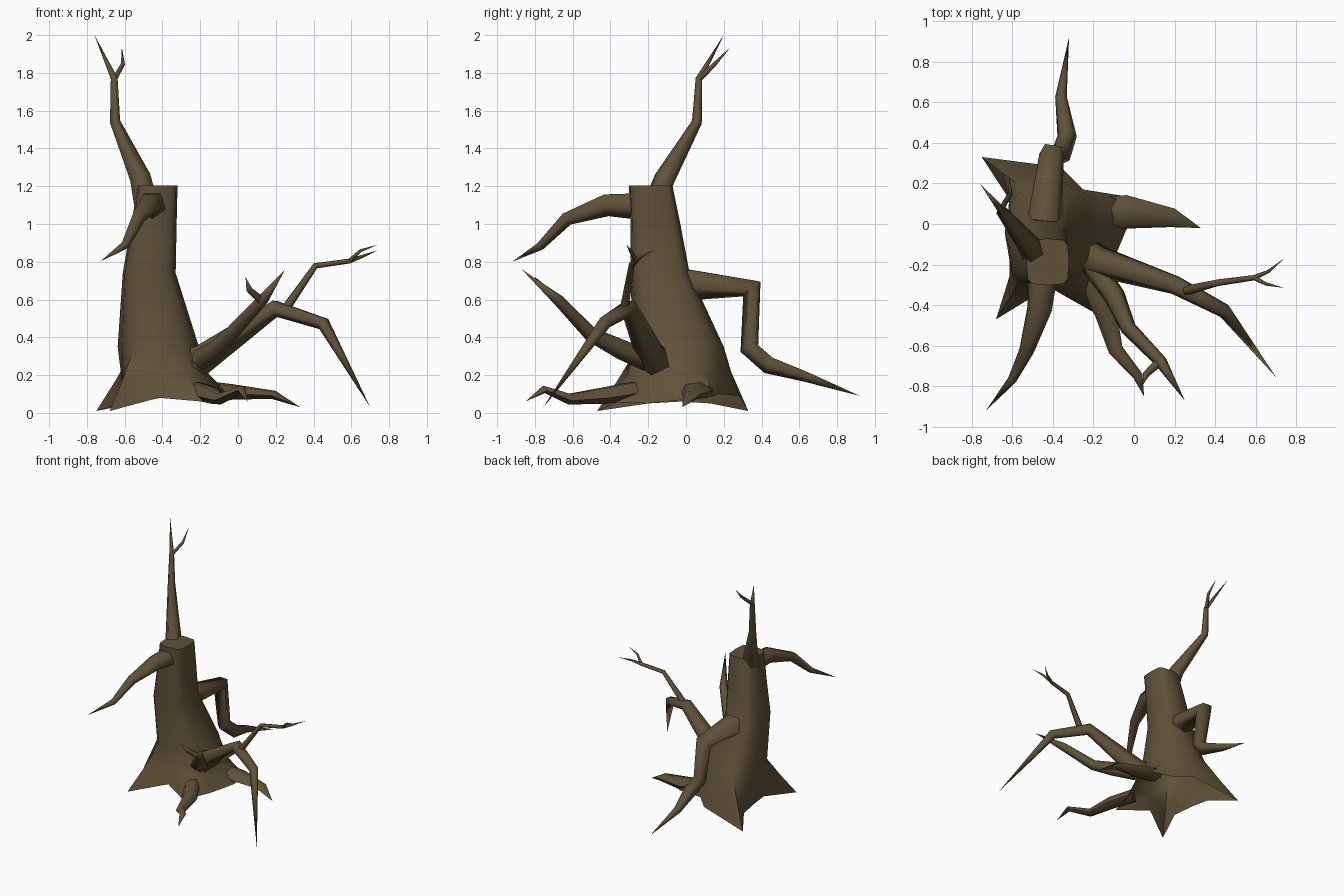
import bpy, bmesh, math
from mathutils import Vector

if "Cube" in bpy.data.objects:
    bpy.data.objects.remove(bpy.data.objects["Cube"])

bark = bpy.data.materials.new("dark_brown_bark")
bark.diffuse_color = (0.118, 0.083, 0.041, 1)
bark.use_nodes = True
bark.node_tree.nodes["Principled BSDF"].inputs["Base Color"].default_value = bark.diffuse_color


def finish(name, bm, angle):
    me = bpy.data.meshes.new(name)
    bm.to_mesh(me)
    bm.free()
    ob = bpy.data.objects.new(name, me)
    bpy.context.collection.objects.link(ob)
    me.materials.append(bark)
    bpy.ops.object.select_all(action='DESELECT')
    ob.select_set(True)
    bpy.context.view_layer.objects.active = ob
    bpy.ops.object.shade_smooth_by_angle(angle=math.radians(angle))
    return ob


def loft(bm, rings):
    n = len(rings[0])
    for a, b in zip(rings, rings[1:]):
        for i in range(n):
            j = (i + 1) % n
            bm.faces.new((a[i], a[j], b[j], b[i]))


def limb(name, path, sides=5, flat=1.0):
    """Tapered tube through (x, y, z, radius); the last point is a sharp tip."""
    bm = bmesh.new()
    pts = [Vector(p[:3]) for p in path]
    rings, u = [], None
    for k in range(len(pts) - 1):
        t = (pts[k + 1] - pts[k]).normalized()
        if k:
            t = (t + (pts[k] - pts[k - 1]).normalized()).normalized()
        if u is None:
            u = t.cross(Vector((0, 0, 1)))
        u = (u - t * u.dot(t)).normalized()
        v = t.cross(u)
        r = path[k][3] * 1.07
        rings.append([bm.verts.new(pts[k] + r * (u * math.cos(a) + v * flat * math.sin(a)))
                      for a in (math.tau * (i + 0.25) / sides for i in range(sides))])
    loft(bm, rings)
    tip = bm.verts.new(pts[-1])
    for i in range(sides):
        bm.faces.new((rings[-1][i], rings[-1][(i + 1) % sides], tip))
    bm.faces.new(rings[0][::-1])
    bmesh.ops.recalc_face_normals(bm, faces=bm.faces)
    return finish(name, bm, 76)


# Trunk: squarish rings flaring into a star-shaped foot, open underneath
N = 12
sections = [(1.205, -0.425, -0.187, 0.105, 0.115, 0.45), (1.0, -0.445, -0.162, 0.12, 0.132, 0.5),
            (0.74, -0.47, -0.138, 0.14, 0.157, 0.55), (0.35, -0.422, -0.04, 0.215, 0.24, 0.8)]
foot = [(-0.03, -0.01, 0.07), (-0.03, 0.135, 0.085), (-0.25, 0.17, 0.1), (-0.36, 0.28, 0.09),
        (-0.75, 0.33, 0.01), (-0.62, 0.13, 0.05), (-0.6, -0.03, 0.06), (-0.57, -0.2, 0.05),
        (-0.68, -0.47, 0.01), (-0.42, -0.31, 0.08), (-0.19, -0.44, 0.06), (-0.11, -0.2, 0.05)]


def squarish(c, power):
    return math.copysign(abs(c) ** power, c) if abs(c) > 1e-6 else 0


bm = bmesh.new()
coords = []
for z, cx, cy, rx, ry, power in sections:
    coords.append([Vector((cx + rx * squarish(math.cos(math.tau * i / N), power),
                           cy + ry * squarish(math.sin(math.tau * i / N), power), z))
                   for i in range(N)])
low = [Vector(p) for p in foot]
flare = []
for i, (a, b) in enumerate(zip(coords[-1], low)):
    p = a.lerp(b, 0.3 if i in (0, 1, 10) else 0.5)    # concave above the long roots
    p.z = a.z + (b.z - a.z) * 0.52
    flare.append(p)
coords += [flare, low]
rings = [[bm.verts.new(p) for p in ring] for ring in coords]
loft(bm, rings)
bm.faces.new(rings[0][::-1])
bmesh.ops.recalc_face_normals(bm, faces=bm.faces)
if max(bm.faces, key=lambda f: f.calc_center_median().z).normal.z < 0:
    bmesh.ops.reverse_faces(bm, faces=bm.faces)
finish("trunk", bm, 60)

# Long roots
limb("right_root", [(-0.17, 0.05, 0.13, 0.075), (-0.04, 0.06, 0.112, 0.08),
                    (0.19, 0.03, 0.095, 0.045), (0.33, -0.02, 0.03)], sides=6, flat=0.5)
limb("front_root", [(-0.23, -0.28, 0.12, 0.06), (-0.14, -0.43, 0.095, 0.055), (-0.09, -0.62, 0.075, 0.036),
                    (0.02, -0.75, 0.125, 0.024), (0.05, -0.85, 0.06)], flat=0.8)

# Top branch with a twig
limb("top_branch", [(-0.485, -0.16, 1.1, 0.062), (-0.515, -0.11, 1.24, 0.055), (-0.65, 0.06, 1.54, 0.027),
                    (-0.655, 0.07, 1.77, 0.018), (-0.76, 0.2, 2.0)])
limb("top_twig", [(-0.655, 0.07, 1.765, 0.014), (-0.61, 0.15, 1.845, 0.011), (-0.615, 0.235, 1.935)])

# Upper front branch, drooping
limb("upper_front_branch", [(-0.45, -0.25, 1.1, 0.072), (-0.465, -0.42, 1.105, 0.06),
                            (-0.53, -0.63, 1.03, 0.036), (-0.6, -0.77, 0.885, 0.022),
                            (-0.73, -0.92, 0.8)])

# Back branch with a sharp elbow
limb("back_branch", [(-0.44, 0.01, 0.685, 0.085), (-0.405, 0.35, 0.66, 0.06), (-0.365, 0.337, 0.345, 0.05),
                     (-0.33, 0.44, 0.255, 0.047), (-0.36, 0.63, 0.195, 0.028), (-0.32, 0.92, 0.09)])

# Right branch with forked twigs
limb("right_branch", [(-0.23, -0.16, 0.265, 0.085), (-0.17, -0.185, 0.3, 0.075), (0.2, -0.3, 0.555, 0.045),
                      (0.45, -0.43, 0.475, 0.035), (0.7, -0.755, 0.03)])
limb("right_twig", [(0.25, -0.33, 0.55, 0.024), (0.41, -0.29, 0.78, 0.016),
                    (0.59, -0.265, 0.805, 0.013), (0.66, -0.235, 0.83, 0.008), (0.74, -0.17, 0.86)])
limb("right_twig_fork", [(0.59, -0.265, 0.805, 0.011), (0.65, -0.295, 0.86, 0.008), (0.74, -0.315, 0.89)])

# Front right branch with a fork
limb("front_right_branch", [(-0.2, -0.21, 0.28, 0.055), (-0.1, -0.35, 0.34, 0.052), (-0.03, -0.51, 0.42, 0.038),
                            (0.13, -0.675, 0.595, 0.03), (0.25, -0.87, 0.76)])
limb("front_right_fork", [(0.13, -0.675, 0.59, 0.022), (0.06, -0.74, 0.65, 0.016), (0.04, -0.8, 0.72)])
